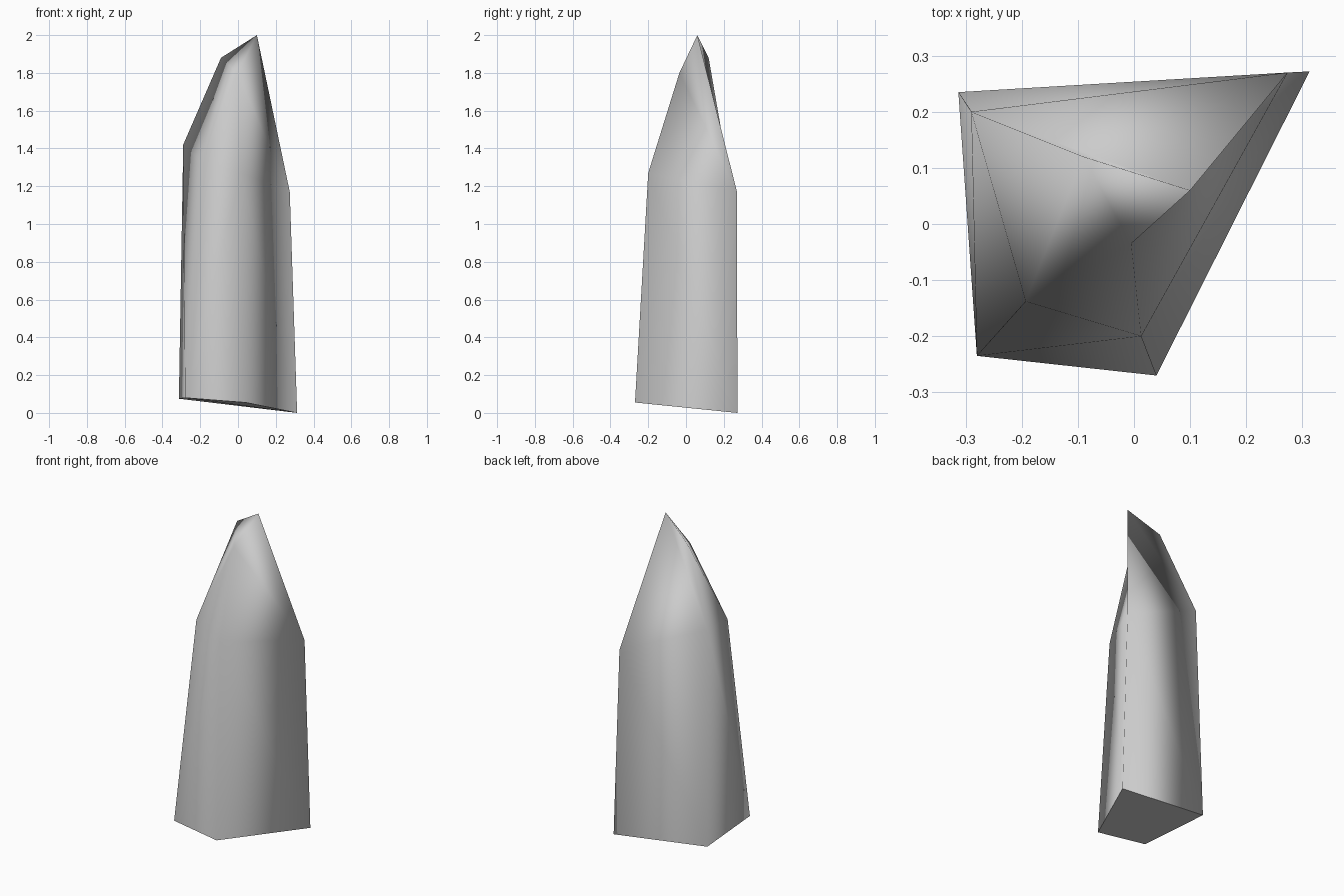
import bpy
import bmesh

cube = bpy.data.objects.get("Cube")
if cube:
    bpy.data.objects.remove(cube, do_unlink=True)

# Single stone colour
stone = bpy.data.materials.new("grey_stone")
stone.use_nodes = True
colour = (0.6, 0.6, 0.6, 1)
stone.diffuse_color = colour
stone.node_tree.nodes["Principled BSDF"].inputs["Base Color"].default_value = colour

# Corner rings, in order: back right, back left, front left, front right
base = [(-0.313, 0.235, 0.075), (0.313, 0.272, 0), (0.04, -0.27, 0.055), (-0.28, -0.235, 0.08)]
shoulder = [(-0.29, 0.2, 1.42), (0.274, 0.27, 1.17), (0.013, -0.2, 1.27), (-0.193, -0.138, 1.33)]
tip = [(-0.09, 0.12, 1.88), (0.1, 0.06, 2), (-0.005, -0.035, 1.8)]

bm = bmesh.new()
low, mid, top = ([bm.verts.new(p) for p in ring] for ring in (base, shoulder, tip))

# Tapering shaft, two triangles per side
for i in range(4):
    j = (i + 1) % 4
    if i == 2:
        bm.faces.new((low[i], low[j], mid[i]))
        bm.faces.new((low[j], mid[j], mid[i]))
    else:
        bm.faces.new((low[i], low[j], mid[j]))
        bm.faces.new((low[i], mid[j], mid[i]))

# Faceted point, closing four corners into three
for i in range(2):
    bm.faces.new((mid[i], mid[i + 1], top[i + 1]))
    bm.faces.new((mid[i], top[i + 1], top[i]))
bm.faces.new((mid[2], mid[3], top[2]))
bm.faces.new((mid[3], top[0], top[2]))
bm.faces.new((mid[3], mid[0], top[0]))
bm.faces.new(top)

# Slanted foot with a hard rim
foot = bm.faces.new(low[::-1])
bmesh.ops.recalc_face_normals(bm, faces=bm.faces[:])
for face in bm.faces:
    face.smooth = face is not foot
for edge in foot.edges:
    edge.smooth = False

mesh = bpy.data.meshes.new("crystal_shard")
bm.to_mesh(mesh)
bm.free()
mesh.materials.append(stone)
shard = bpy.data.objects.new("crystal_shard", mesh)
bpy.context.collection.objects.link(shard)
